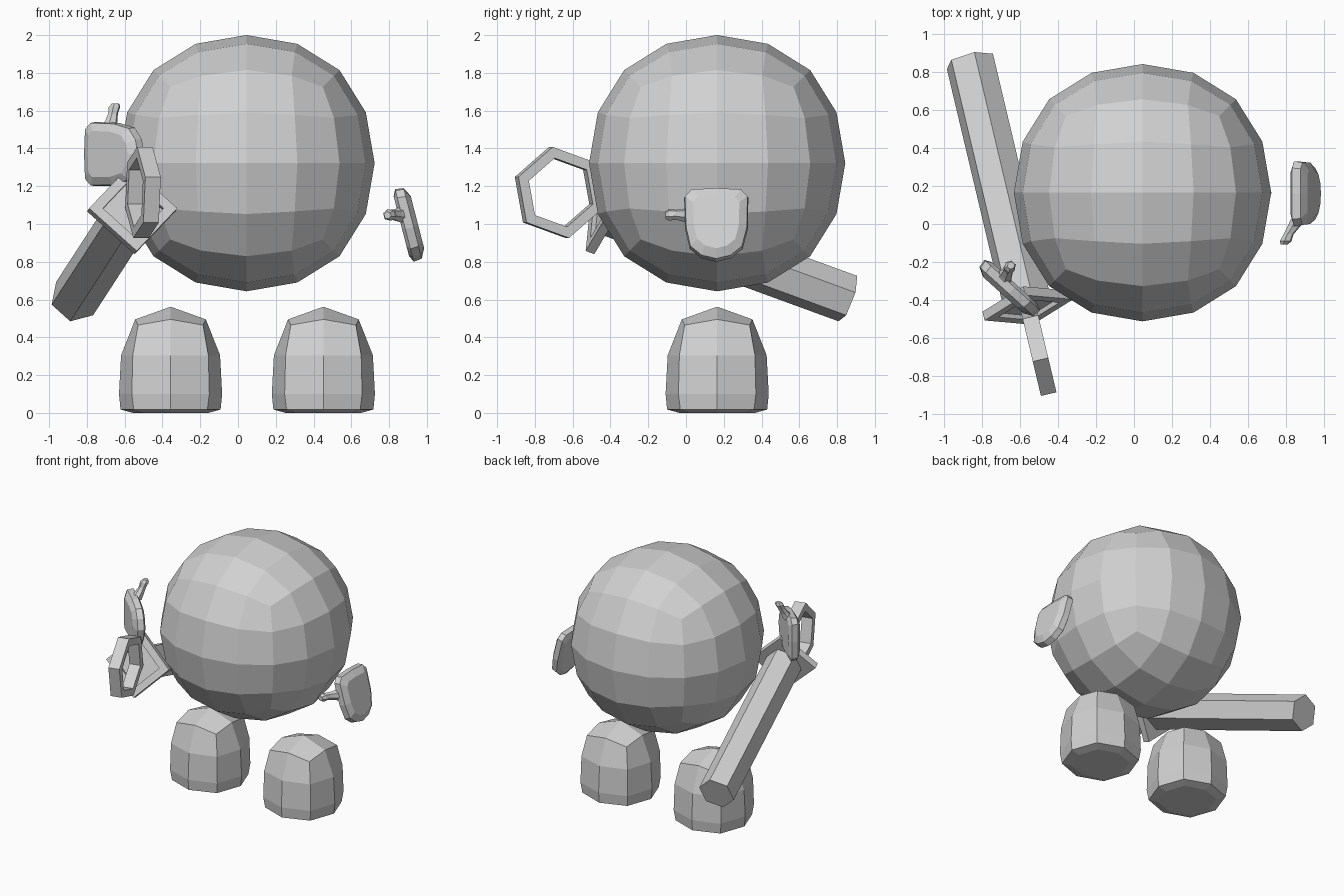
import bpy, bmesh, math
from mathutils import Vector as V

if "Cube" in bpy.data.objects:
    bpy.data.objects.remove(bpy.data.objects["Cube"])

grey = bpy.data.materials.new("light_grey")
grey.diffuse_color = (0.64, 0.64, 0.64, 1)
grey.use_nodes = True
grey.node_tree.nodes["Principled BSDF"].inputs["Base Color"].default_value = grey.diffuse_color


def finish(name, bm):
    bmesh.ops.recalc_face_normals(bm, faces=bm.faces)
    me = bpy.data.meshes.new(name)
    bm.to_mesh(me)
    bm.free()
    me.materials.append(grey)
    ob = bpy.data.objects.new(name, me)
    bpy.context.collection.objects.link(ob)
    return ob


def loft(bm, loops, closed=False):
    """Bridge equal-length loops of points; cap the ends unless closed."""
    rows = [[bm.verts.new(p) for p in loop] for loop in loops]
    n = len(rows[0])
    for a, b in zip(rows, rows[1:] + rows[:1] if closed else rows[1:]):
        for i in range(n):
            j = (i + 1) % n
            bm.faces.new((a[i], a[j], b[j], b[i]))
    if not closed:
        bm.faces.new(rows[0])
        bm.faces.new(rows[-1])
    return rows


def polygon(center, a, b, r, n, turn=0):
    """Regular polygon in the plane of directions a and b."""
    return [center + r * (math.cos(t) * a + math.sin(t) * b)
            for t in (math.radians(turn) + math.tau * i / n for i in range(n))]


# Body: softened cube
bm = bmesh.new()
bmesh.ops.create_cube(bm, size=1.616)
body = finish("body", bm)
body.location = (0.045, 0.165, 1.322)
sub = body.modifiers.new("round", 'SUBSURF')
sub.levels = sub.render_levels = 2


# Feet: eight-sided domes; (height, side reach, corner reach)
foot_rows = [(0.0, 0.20, 0.15), (0.018, 0.265, 0.195), (0.1, 0.273, 0.205),
             (0.305, 0.262, 0.2), (None, 0.187, 0.172)]
for name, x in (("left_foot", -0.357), ("right_foot", 0.452)):
    loops = []
    for z, side, corner in foot_rows:
        loop = []
        for i in range(8):
            t = math.tau * i / 8
            r = corner * math.sqrt(2) if i % 2 else side
            h = z if z is not None else (0.465 if i % 2 else 0.495)
            loop.append(V((x + r * math.cos(t), 0.165 + r * math.sin(t), h)))
        loops.append(loop)
    bm = bmesh.new()
    rows = loft(bm, loops)
    # Crown of four quads around a raised centre
    top = rows[-1]
    bm.faces.remove(bm.faces.get(top))
    apex = bm.verts.new((x, 0.165, 0.562))
    for i in range(0, 8, 2):
        bm.faces.new((apex, top[i], top[i + 1], top[(i + 2) % 8]))
    finish(name, bm)


# Mitten hands: u = thumb side, v = wrist, w = palm side
outline = [(0.17, 0.15), (0.135, 0.19), (0, 0.197), (-0.135, 0.19), (-0.17, 0.15),
           (-0.168, -0.02), (-0.14, -0.13), (-0.08, -0.18), (0, -0.2),
           (0.08, -0.18), (0.14, -0.13), (0.165, -0.02)]
palm_layers = [(-0.046, 0.72), (-0.02, 0.97), (0.025, 1.0), (0.042, 0.82)]
thumb_rows = [(0.13, 0.055, 0.015, 0.05), (0.175, 0.06, 0.05, 0.034),
              (0.215, 0.07, 0.075, 0.027), (0.25, 0.073, 0.09, 0.032),
              (0.268, 0.073, 0.098, 0.02)]


def hand(name, c, u, v, w):
    c, u, v, w = V(c), V(u).normalized(), V(v).normalized(), V(w).normalized()
    bm = bmesh.new()
    loft(bm, [[c + u * a * s + v * b * s + w * d for a, b in outline]
              for d, s in palm_layers])
    loft(bm, [polygon(c + u * a + v * b + w * d, v, w, r, 6)
              for a, b, d, r in thumb_rows])
    finish(name, bm)


hand("right_hand", (0.905, 0.16, 1.0), (0, -1, 0), (-0.25, 0, 0.97), (-0.97, 0, -0.25))
hand("left_hand", (-0.66, -0.34, 1.37), (0, 0, 1), (-0.74, 0.67, 0), (0.67, 0.74, 0))


# Held tool: frame of directions along the shaft
butt, joint = V((-0.865, 0.857, 0.605)), V((-0.56, -0.43, 1.075))
along = (joint - butt).normalized()
side = V((-along.y, along.x, 0)).normalized()
up = side.cross(along).normalized()
if up.z < 0:
    up = -up

# Shaft: six-sided bar
bm = bmesh.new()
loft(bm, [polygon(p, side, up, 0.132, 6, 15) for p in (butt, joint)])
finish("shaft", bm)

# Guard: square plate with a raised rim
bm = bmesh.new()
loft(bm, [polygon(joint + along * d, side, up, r, 4)
          for d, r in ((-0.025, 0.24), (0.025, 0.24), (0.025, 0.165), (0.0, 0.165))])
finish("guard", bm)

# Ring: six-cornered loop standing on the guard
center = V((-0.503, -0.672, 1.167))
bm = bmesh.new()
loft(bm, [polygon(center + side * d, along, up, r, 6)
          for d, r in ((-0.042, 0.245), (0.042, 0.245), (0.042, 0.185), (-0.042, 0.185))],
     closed=True)
finish("ring", bm)
